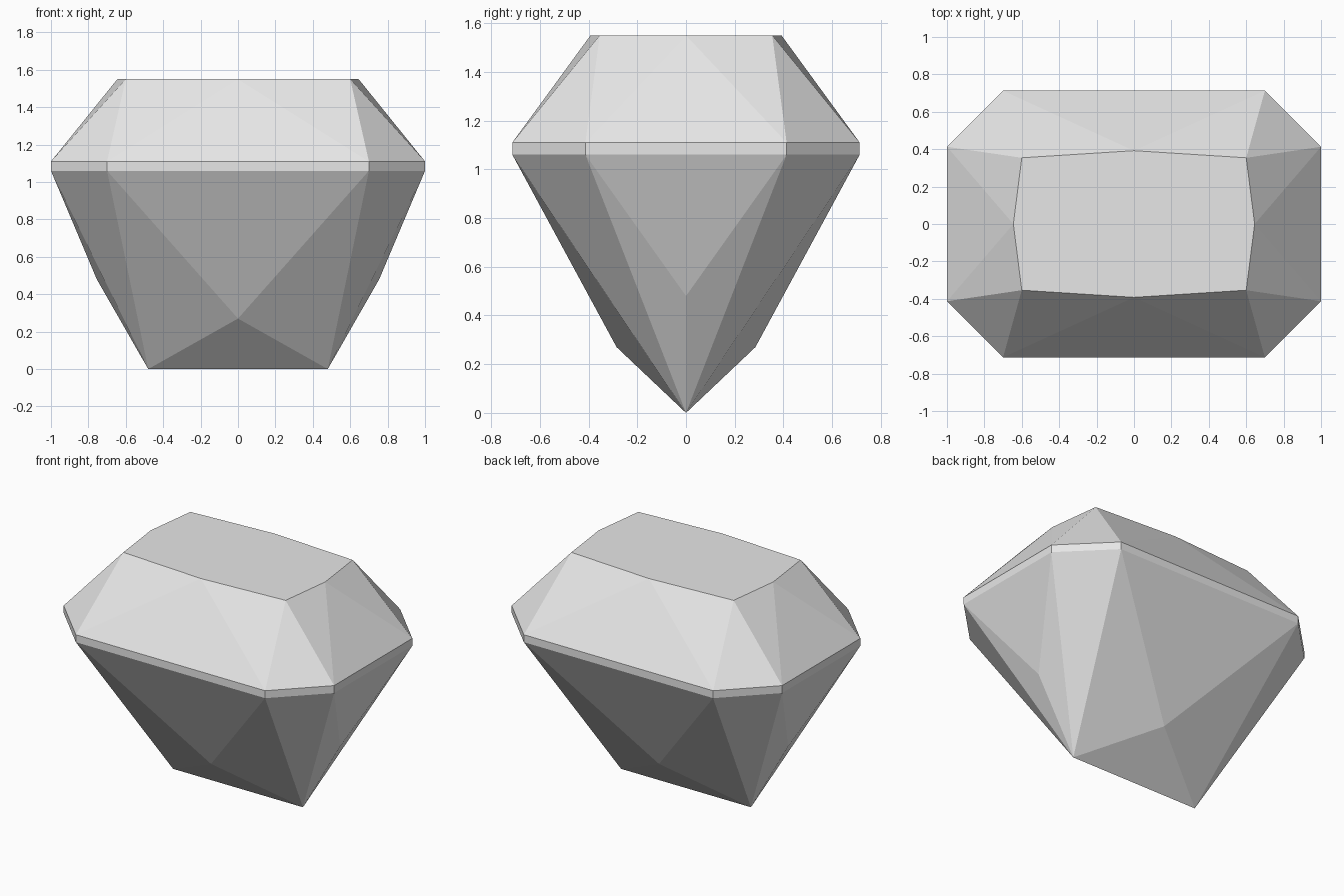
import bpy
import bmesh
import math

cube = bpy.data.objects.get("Cube")
if cube:
    bpy.data.objects.remove(cube, do_unlink=True)

# Single pale grey stone colour
stone = bpy.data.materials.new("pale_grey_stone")
stone.use_nodes = True
colour = (0.8, 0.8, 0.8, 1)
stone.diffuse_color = colour
stone.node_tree.nodes["Principled BSDF"].inputs["Base Color"].default_value = colour

GIRDLE_LOW, GIRDLE_HIGH, TABLE = 1.06, 1.11, 1.55


def mirrored(x, y, z):
    """All distinct copies of a point across the x and y planes."""
    return {(sx * x, sy * y, z) for sx in (1, -1) for sy in (1, -1)}


points = set()
# Girdle: an octagonal band with clipped corners
for z in (GIRDLE_LOW, GIRDLE_HIGH):
    points |= mirrored(1, 0.413, z) | mirrored(0.7, 0.713, z)
# Table: flat top with slightly bowed sides
points |= mirrored(0.6, 0.354, TABLE) | mirrored(0, 0.392, TABLE) | mirrored(0.645, 0, TABLE)
# Pavilion: keel ends and the bulging points on each side
points |= mirrored(0.48, 0, 0) | mirrored(0, 0.285, 0.27) | mirrored(0.755, 0, 0.48)

# Wrap the facets around the points and merge the flat ones
bm = bmesh.new()
for p in sorted(points):
    bm.verts.new(p)
bmesh.ops.convex_hull(bm, input=bm.verts[:])
bmesh.ops.dissolve_limit(bm, angle_limit=math.radians(0.5),
                         verts=bm.verts[:], edges=bm.edges[:])
bmesh.ops.recalc_face_normals(bm, faces=bm.faces[:])

mesh = bpy.data.meshes.new("cut_gem")
bm.to_mesh(mesh)
bm.free()
mesh.materials.append(stone)
gem = bpy.data.objects.new("cut_gem", mesh)
bpy.context.collection.objects.link(gem)
